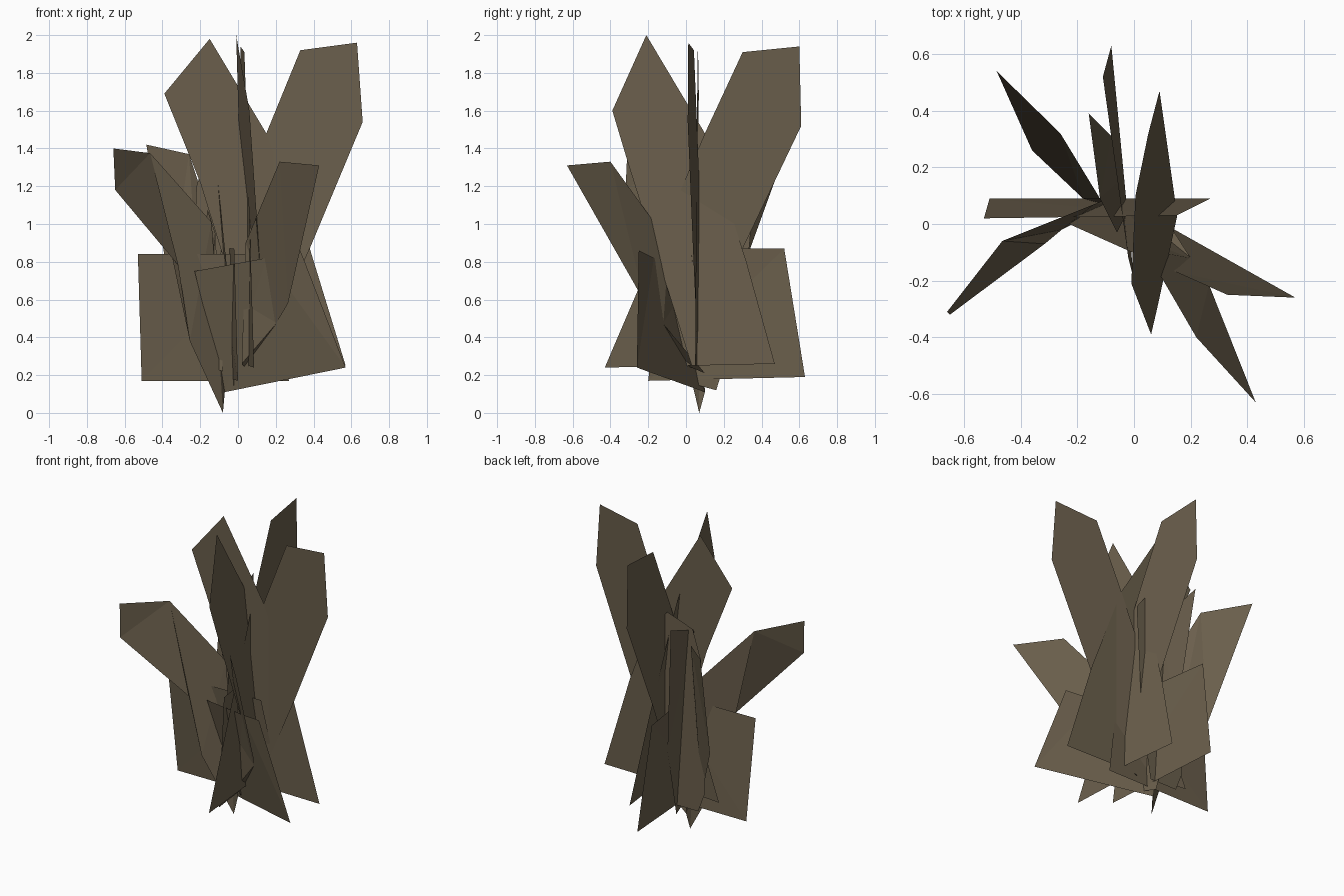
import bpy, bmesh

# one dull brown for the whole plant
mat = bpy.data.materials.new("dry leaf brown")
mat.diffuse_color = (0.145, 0.114, 0.072, 1)


def leaf(name, points):
    """A flat leaf card from its outline."""
    bm = bmesh.new()
    bm.faces.new([bm.verts.new(p) for p in points])
    bmesh.ops.triangulate(bm, faces=bm.faces[:])
    mesh = bpy.data.meshes.new(name)
    bm.to_mesh(mesh)
    bm.free()
    mesh.materials.append(mat)
    ob = bpy.data.objects.new(name, mesh)
    bpy.context.collection.objects.link(ob)


def wide_leaf(name, outline, a, b, c):
    """Leaf across x: outline in (x, z), y follows a plane."""
    leaf(name, [(x, a + b * x + c * z, z) for x, z in outline])


def deep_leaf(name, outline, a, b, c):
    """Leaf along y: outline in (y, z), x follows a plane."""
    leaf(name, [(a + b * y + c * z, y, z) for y, z in outline])


# tall crossed leaves across the plant
wide_leaf("tall_leaf_right",
          [(.33, 1.92), (.63, 1.96), (.66, 1.54), (.38, .87), (.1, .25), (-.32, .25), (.15, 1.48)],
          .075, -.1, 0)
wide_leaf("tall_leaf_left",
          [(-.39, 1.69), (-.15, 1.98), (.15, 1.48), (.38, .87), (.57, .25), (.1, .25), (-.2, 1.22)],
          .06, -.02, 0)

# tall crossed leaves along the plant
deep_leaf("tall_leaf_back",
          [(.3, 1.91), (.6, 1.94), (.61, 1.52), (.3, .87), (.03, .25), (-.43, .24), (.1, 1.48)],
          .055, -.07, 0)
deep_leaf("tall_leaf_front",
          [(-.39, 1.6), (-.21, 2.0), (.1, 1.48), (.32, .8), (.47, .26), (.03, .25), (-.3, 1.3)],
          .185, -.14, -.112)

# broad low leaves at the foot
leaf("low_leaf_left", [(-.53, .02, .84), (-.51, .09, .17), (.27, .09, .17), (.15, .03, .84)])
leaf("low_leaf_back", [(-.08, .63, .19), (-.11, .52, .87), (-.02, -.12, .87), (0, -.2, .17)])
leaf("low_leaf_front", [(-.23, 0, .75), (.15, -.17, .82), (.33, -.25, .86),
                        (.57, -.26, .24), (-.07, .1, .11)])

# leaning leaves pointing outwards
leaf("leaning_leaf_front_right",
     [(.43, -.63, 1.31), (.22, -.4, 1.33), (.04, -.09, .9), (.02, -.02, .26),
      (.06, .1, .21), (.2, -.12, .47), (.265, -.215, .58)])
leaf("leaning_leaf_front_left",
     [(-.66, -.31, 1.4), (-.465, -.06, 1.375), (-.14, .07, 1.01), (-.07, .1, .11),
      (-.08, .07, 0), (-.255, -.02, .38), (-.315, -.07, .78), (-.65, -.32, 1.18)])
leaf("leaning_leaf_back_left",
     [(-.485, .54, 1.42), (-.26, .32, 1.37), (-.12, .09, .95), (-.08, .06, .22),
      (-.18, .09, .25), (-.36, .26, .65)])

# narrow upright leaves behind the centre
leaf("inner_leaf_back",
     [(-.16, .39, 1.47), (-.12, .09, 1.35), (-.06, -.03, .78), (-.02, .05, .15),
      (-.04, .16, .12), (-.08, .31, .61)])
wide_leaf("inner_leaf_across",
          [(.03, 1.455), (.11, 1.35), (.07, .6), (0, .18), (-.2, .18),
           (-.25, .31), (-.22, 1.2), (-.16, 1.39)],
          .157, 0, 0)
